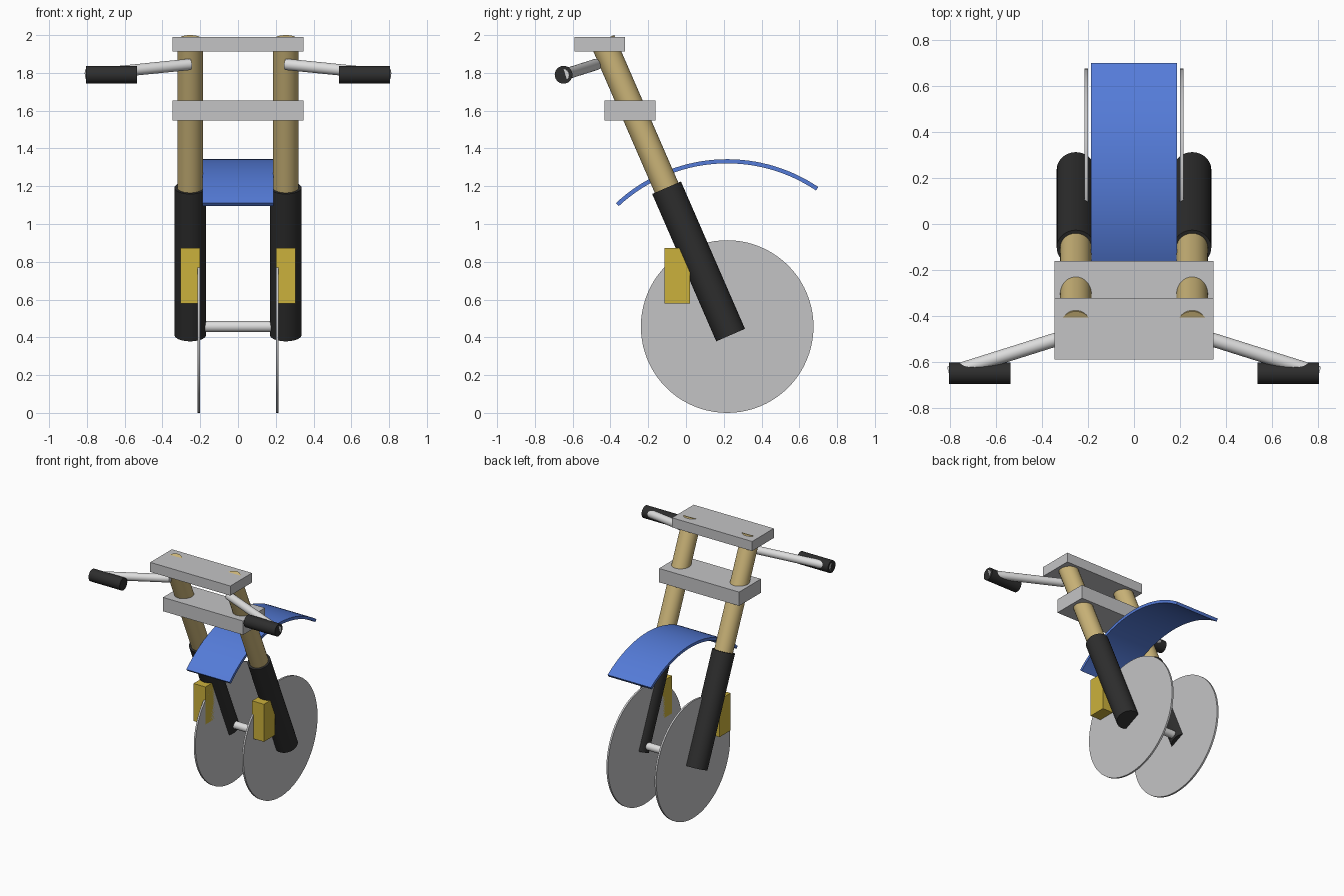
import bpy, bmesh, math
from mathutils import Vector

if "Cube" in bpy.data.objects:
    bpy.data.objects.remove(bpy.data.objects["Cube"])


def material(name, rgb):
    m = bpy.data.materials.new(name)
    m.diffuse_color = (*rgb, 1)
    m.use_nodes = True
    m.node_tree.nodes["Principled BSDF"].inputs["Base Color"].default_value = m.diffuse_color
    return m


TAN = material("tan_metal", (0.60, 0.46, 0.19))
BLACK = material("black", (0.027, 0.027, 0.027))
GREY = material("grey_metal", (0.55, 0.55, 0.56))
SILVER = material("silver", (0.72, 0.72, 0.72))
BLUE = material("blue", (0.09, 0.20, 0.69))
GOLD = material("gold", (0.60, 0.44, 0.045))


def rod(name, a, b, r, mat, sides=40):
    """Smooth capped cylinder from point a to point b."""
    a, b = Vector(a), Vector(b)
    bpy.ops.mesh.primitive_cylinder_add(vertices=sides, radius=r, depth=(b - a).length,
                                        location=(a + b) / 2,
                                        rotation=(b - a).to_track_quat('Z', 'Y').to_euler())
    ob = bpy.context.object
    ob.name = name
    ob.data.materials.append(mat)
    bpy.ops.object.shade_smooth_by_angle(angle=math.radians(35))
    return ob


def box(name, lo, hi, mat):
    """Box between two opposite corners."""
    lo, hi = Vector(lo), Vector(hi)
    bpy.ops.mesh.primitive_cube_add(size=1, location=(lo + hi) / 2)
    ob = bpy.context.object
    ob.name = name
    ob.scale = hi - lo
    bpy.ops.object.transform_apply(location=False, rotation=False, scale=True)
    ob.data.materials.append(mat)
    return ob


def on_fork(x, z):
    """Point on the raked fork axis at height z."""
    return (x, -0.102 - (z - 1.19) * 0.4346, z)


HUB_Y, HUB_Z = 0.218, 0.457

for s, side in ((-1, "left"), (1, "right")):
    x = s * 0.253
    # fork leg
    rod(side + "_upper_fork_tube", on_fork(x, 1.0), on_fork(x, 1.973), 0.068, TAN)
    rod(side + "_lower_fork_tube", on_fork(x, 0.412), on_fork(x, 1.192), 0.083, BLACK)
    # brake disc and caliper
    rod(side + "_brake_disc", (s * 0.201, HUB_Y, HUB_Z), (s * 0.215, HUB_Y, HUB_Z), 0.457, GREY, 80)
    xs = sorted((s * 0.201, s * 0.304))
    box(side + "_brake_caliper", (xs[0], -0.115, 0.58), (xs[1], 0.02, 0.873), GOLD)
    # handlebar and grip
    rod(side + "_handlebar", (s * 0.253, -0.475, 1.845), (s * 0.802, -0.648, 1.79), 0.03, SILVER)
    rod(side + "_grip", (s * 0.536, -0.648, 1.79), (s * 0.805, -0.648, 1.79), 0.047, BLACK)

# axle
rod("axle", (-0.25, HUB_Y, HUB_Z), (0.25, HUB_Y, HUB_Z), 0.029, SILVER)

# clamp plates
box("top_clamp", (-0.346, -0.589, 1.914), (0.346, -0.322, 1.989), GREY)
box("lower_clamp", (-0.346, -0.431, 1.547), (0.346, -0.161, 1.655), GREY)

# fender: arc strip thickened inwards
bm = bmesh.new()
N, R, W, T = 32, 0.863, 0.187, 0.022
rings = []
for i in range(N + 1):
    t = math.radians(-43 + 77 * i / N)
    rings.append([bm.verts.new((x, HUB_Y + r * math.sin(t), 0.48 + r * math.cos(t)))
                  for x, r in ((-W, R), (W, R), (W, R - T), (-W, R - T))])
for a, b in zip(rings, rings[1:]):
    for k in range(4):
        bm.faces.new((a[k], a[(k + 1) % 4], b[(k + 1) % 4], b[k]))
bm.faces.new(rings[0])
bm.faces.new(rings[-1])
bmesh.ops.recalc_face_normals(bm, faces=bm.faces)
me = bpy.data.meshes.new("fender")
bm.to_mesh(me)
bm.free()
me.materials.append(BLUE)
fender = bpy.data.objects.new("fender", me)
bpy.context.collection.objects.link(fender)
bpy.ops.object.select_all(action='DESELECT')
fender.select_set(True)
bpy.context.view_layer.objects.active = fender
bpy.ops.object.shade_smooth_by_angle(angle=math.radians(35))
